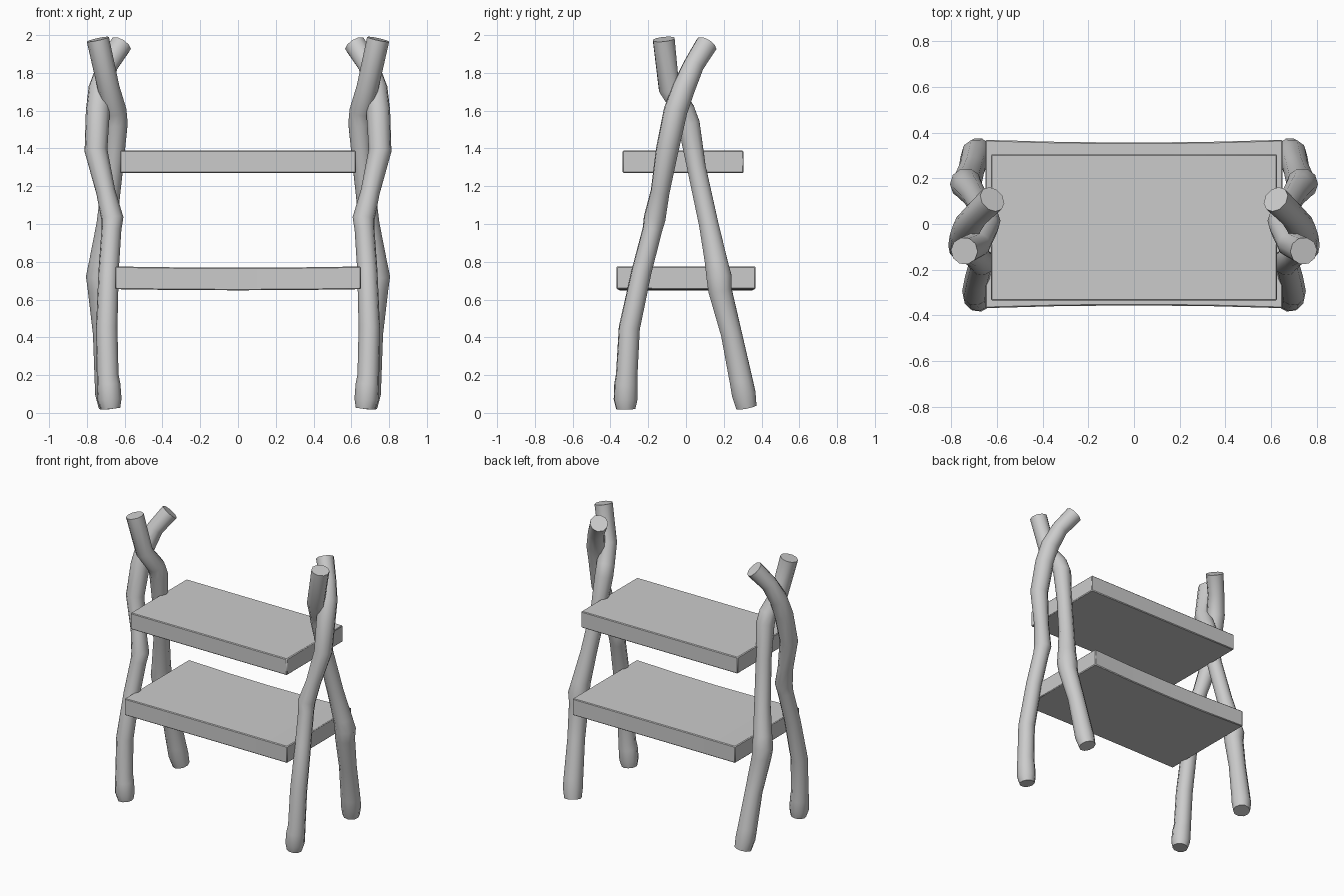
import bpy, bmesh

if "Cube" in bpy.data.objects:
    bpy.data.objects.remove(bpy.data.objects["Cube"])


def smooth(obj):
    bpy.ops.object.select_all(action='DESELECT')
    obj.select_set(True)
    bpy.context.view_layer.objects.active = obj
    bpy.ops.object.shade_smooth_by_angle(angle=0.7)


def branch(name, pts):
    """Knotted round branch swept through (x, y, z, radius), mirrored in x."""
    cu = bpy.data.curves.new(name, 'CURVE')
    cu.dimensions = '3D'
    cu.bevel_depth = 1.0
    cu.bevel_resolution = 3
    cu.use_fill_caps = True
    sp = cu.splines.new('POLY')
    sp.points.add(len(pts) - 1)
    for p, (x, y, z, r) in zip(sp.points, pts):
        p.co = (x, y, z, 1)
        p.radius = r
    obj = bpy.data.objects.new(name, cu)
    bpy.context.collection.objects.link(obj)
    bpy.ops.object.select_all(action='DESELECT')
    obj.select_set(True)
    bpy.context.view_layer.objects.active = obj
    bpy.ops.object.convert(target='MESH')
    obj = bpy.context.view_layer.objects.active
    # merge the cap seams
    bm = bmesh.new()
    bm.from_mesh(obj.data)
    bmesh.ops.remove_doubles(bm, verts=bm.verts, dist=1e-4)
    bmesh.ops.recalc_face_normals(bm, faces=bm.faces)
    bm.to_mesh(obj.data)
    bm.free()
    smooth(obj)
    m = obj.modifiers.new('Mirror', 'MIRROR')
    m.use_axis[0] = True
    m.use_mirror_merge = False


def shelf(name, hx, y0, y1, z0, z1, waist, sag):
    """Plank with slightly hollow long sides and a small sag in the middle."""
    bm = bmesh.new()
    bmesh.ops.create_cube(bm, size=1)
    cy, cz = (y0 + y1) / 2, (z0 + z1) / 2
    for v in bm.verts:
        v.co = (v.co.x * 2 * hx, cy + v.co.y * (y1 - y0), cz + v.co.z * (z1 - z0))
    long_edges = [e for e in bm.edges if abs(e.verts[0].co.x - e.verts[1].co.x) > hx]
    bmesh.ops.subdivide_edges(bm, edges=long_edges, cuts=3, use_grid_fill=True)
    for v in bm.verts:
        k = 1 - (v.co.x / hx) ** 2
        v.co.y -= k * waist * (1 if v.co.y > cy else -1)
        v.co.z -= k * sag
    me = bpy.data.meshes.new(name)
    bm.to_mesh(me)
    bm.free()
    obj = bpy.data.objects.new(name, me)
    bpy.context.collection.objects.link(obj)
    b = obj.modifiers.new('Bevel', 'BEVEL')
    b.width = 0.005
    b.segments = 1
    smooth(obj)


# Legs that stand at the front and lean back
branch('front_leg', [
    (0.675, -0.319, 0.022, 0.052), (0.68, -0.32, 0.07, 0.064),
    (0.685, -0.318, 0.15, 0.063), (0.69, -0.314, 0.20, 0.058),
    (0.695, -0.30, 0.45, 0.057), (0.685, -0.235, 0.75, 0.054),
    (0.67, -0.178, 0.97, 0.053), (0.665, -0.166, 1.03, 0.059),
    (0.70, -0.137, 1.17, 0.051), (0.752, -0.10, 1.39, 0.061),
    (0.742, -0.055, 1.60, 0.064), (0.73, -0.012, 1.72, 0.062),
    (0.69, 0.04, 1.84, 0.056), (0.62, 0.108, 1.95, 0.060)])

# Legs that stand at the back and lean forward
branch('back_leg', [
    (0.68, 0.32, 0.030, 0.057), (0.69, 0.306, 0.10, 0.066),
    (0.695, 0.292, 0.17, 0.064), (0.71, 0.24, 0.42, 0.058),
    (0.73, 0.18, 0.65, 0.065), (0.735, 0.175, 0.72, 0.070),
    (0.725, 0.16, 0.80, 0.063), (0.695, 0.12, 1.00, 0.054),
    (0.66, 0.055, 1.30, 0.052), (0.645, 0.015, 1.53, 0.061),
    (0.65, -0.01, 1.60, 0.060), (0.685, -0.09, 1.72, 0.058),
    (0.742, -0.118, 1.978, 0.060)])

# Two planks
shelf('lower_shelf', 0.65, -0.368, 0.368, 0.655, 0.775, 0.012, 0.006)
shelf('upper_shelf', 0.625, -0.335, 0.305, 1.27, 1.388, 0.0, 0.0)
